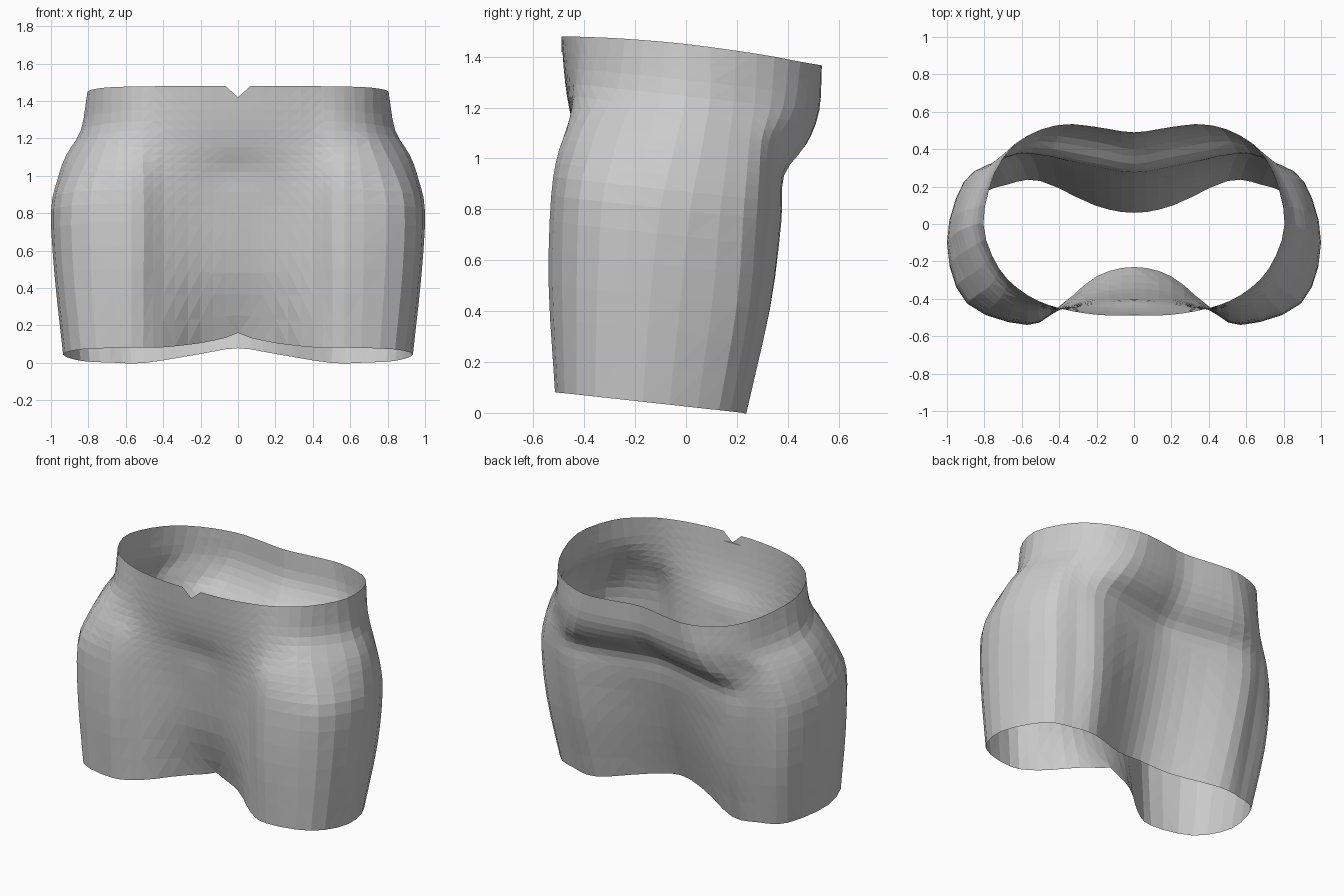
import bpy, bmesh
from mathutils import Vector

if "Cube" in bpy.data.objects:
    bpy.data.objects.remove(bpy.data.objects["Cube"])

# Heights of the horizontal sections (measured at the front rim)
LEVELS = [.08, .5, .85, 1.03, 1.16, 1.3, 1.48]

# Vertical profiles of the right half, front centre to back centre: x, y per level
COLUMNS = [
    (0, [-.23, -.345, -.395, -.41, -.45, -.475, -.49]),           # front centre
    (.2, [-.28, -.37, -.405, -.425, -.45, -.47, -.485]),
    (.4, [-.44, -.455, -.46, -.455, -.45, -.45, -.45]),
    (.57, [-.515, -.54, -.53, -.50, -.45, -.41, -.38]),           # thigh front
    ([.84, .88, .89, .84, .78, .73, .72], [-.43, -.43, -.42, -.38, -.34, -.27, -.24]),
    ([.935, .98, 1.0, .965, .92, .84, .805], [-.17, -.14, -.10, -.06, -.03, 0, 0]),  # hip
    ([.84, .89, .91, .88, .83, .76, .74], [.13, .20, .225, .24, .25, .27, .28]),
    ([.68, .71, .735, .735, .71, .64, .60], [.21, .285, .325, .335, .355, .425, .45]),
    ([.5, .53, .56, .55, .50, .44, .39], [.23, .33, .375, .385, .47, .52, .53]),     # seat
    (.21, [.10, .21, .29, .325, .44, .505, .52]),
    (0, [.06, .17, .26, .29, .40, .475, .49]),                    # back centre
]


def flip(v):
    return Vector((-v.x, v.y, v.z))


def spline(pts, steps, mirrored=False):
    """Catmull-Rom samples; mirrored ends run on smoothly across x = 0."""
    first = flip(pts[1]) if mirrored else pts[0] * 2 - pts[1]
    last = flip(pts[-2]) if mirrored else pts[-1] * 2 - pts[-2]
    p = [first] + pts + [last]
    out = []
    for a, b, c, d in zip(p, p[1:], p[2:], p[3:]):
        for s in range(steps):
            t = s / steps
            out.append(.5 * (2 * b + (c - a) * t + (2 * a - 5 * b + 4 * c - d) * t * t
                             + (3 * b - a - 3 * c + d) * t ** 3))
    return out + [pts[-1].copy()]


def column_points(x, ys):
    xs = x if isinstance(x, list) else [x] * len(ys)
    pts = [Vector((a, b, u - .11 * (b + .5))) for a, b, u in zip(xs, ys, LEVELS)]
    strength = .09 if ys[0] < 0 else .06
    pts[0].z += strength * max(0, 1 - pts[0].x / .45)      # hem rises at the middle
    pts[-1].z += .1 * max(0, .25 - pts[-1].y ** 2)         # rim bows up at the hips
    return pts


# Loft the half shell: smooth vertically, then around
columns = [spline(column_points(*c), 3) for c in COLUMNS]
rows = [spline(list(r), 3, True) for r in zip(*columns)]
for row in rows:
    row[0].x = row[-1].x = 0
rows[-1][0].z -= .06                                  # small notch in the waistband
rows[0][0].z += .02

bm = bmesh.new()
grid = [[bm.verts.new(p) for p in row] for row in rows]
for lo, hi in zip(grid, grid[1:]):
    for i in range(len(lo) - 1):
        bm.faces.new((lo[i], lo[i + 1], hi[i + 1], hi[i]))
bmesh.ops.triangulate(bm, faces=bm.faces[:], quad_method='SHORT_EDGE')
mesh = bpy.data.meshes.new("short_skirt")
bm.to_mesh(mesh)
bm.free()
skirt = bpy.data.objects.new("short_skirt", mesh)
bpy.context.collection.objects.link(skirt)

# Other half
mirror = skirt.modifiers.new("mirror", 'MIRROR')
mirror.use_clip = True
mirror.merge_threshold = .001
